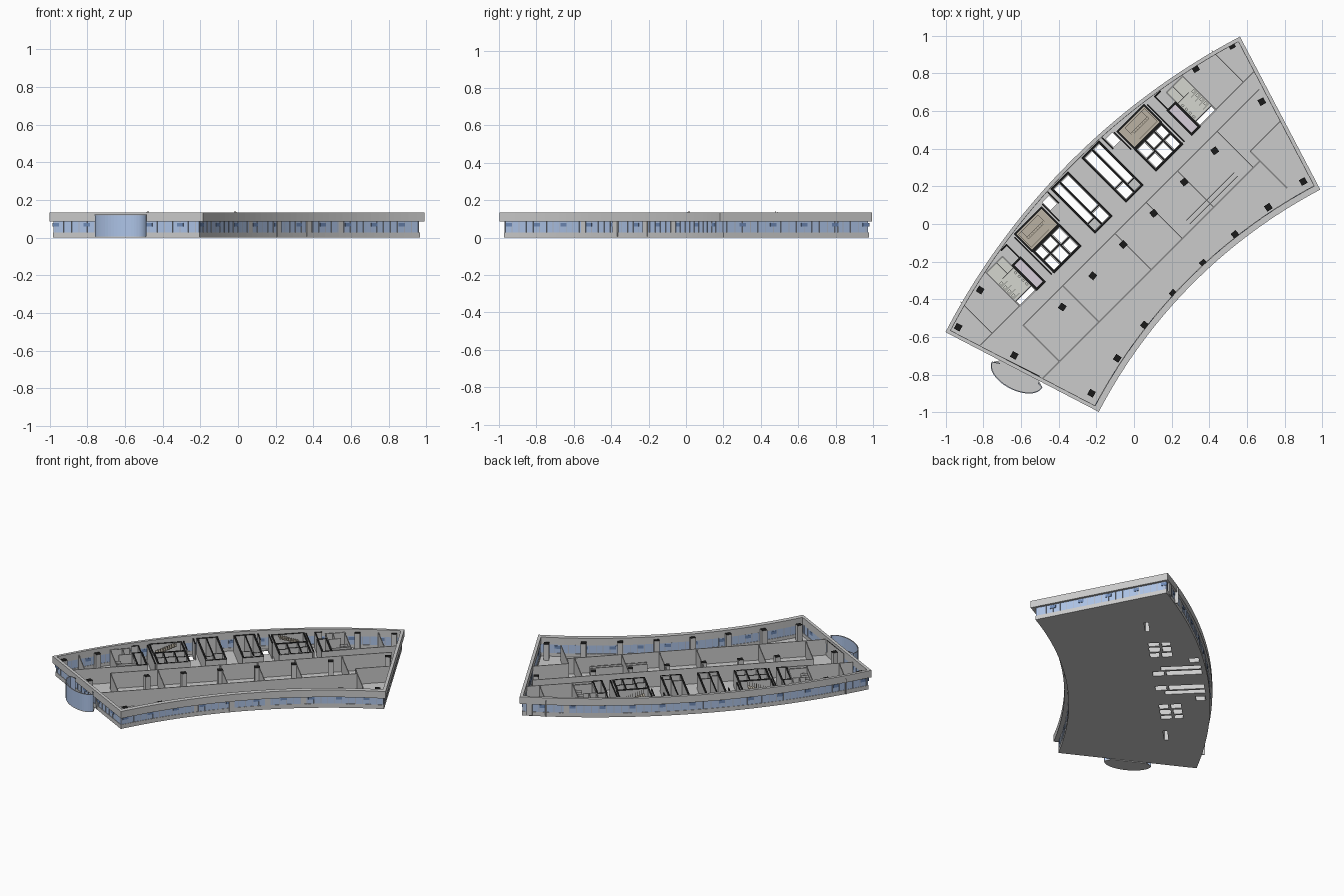
import bpy, bmesh, math
from mathutils import Matrix, Vector

if "Cube" in bpy.data.objects:
    bpy.data.objects.remove(bpy.data.objects["Cube"])

CX, CY, RO, RI, A0, A1 = 2.285, -2.285, 3.705, 2.787, 117.7, 152.5
S2 = math.sqrt(0.5)
WALL_TOP, FLOOR = 0.114, 0.006


def mat(name, *rgba):
    m = bpy.data.materials.new(name)
    m.diffuse_color = rgba
    m.use_nodes = True
    m.node_tree.nodes["Principled BSDF"].inputs["Base Color"].default_value = m.diffuse_color
    return m


GREY = mat("concrete", .55, .55, .54, 1)
BLACK = mat("cut_black", .01, .01, .01, 1)
GLASS = mat("blue_glass", .42, .55, .8, .55)
PANE = mat("dark_pane", .16, .26, .48, 1)
FRAME = mat("frame", .45, .5, .6, 1)
TAN = mat("tan_floor", .5, .45, .37, 1)
LILAC = mat("lilac_floor", .68, .62, .7, 1)
PALE = mat("pale_tile", .66, .67, .62, 1)


def finish(name, bm, *mats, black_top=False):
    bmesh.ops.recalc_face_normals(bm, faces=bm.faces)
    if black_top:
        for f in bm.faces:
            f.material_index = 1 if f.normal.z > .5 else 0
    me = bpy.data.meshes.new(name)
    bm.to_mesh(me)
    bm.free()
    for m in mats:
        me.materials.append(m)
    ob = bpy.data.objects.new(name, me)
    bpy.context.collection.objects.link(ob)
    return ob


def boxes(name, items, *mats, black_top=False):
    """items: (x, y, z0, z1, size_x, size_y, rotation)"""
    bm = bmesh.new()
    for x, y, z0, z1, sx, sy, rot in items:
        m = (Matrix.Translation((x, y, (z0 + z1) / 2)) @ Matrix.Rotation(rot, 4, 'Z')
             @ Matrix.Diagonal((sx, sy, z1 - z0, 1)))
        bmesh.ops.create_cube(bm, size=1, matrix=m)
    return finish(name, bm, *mats, black_top=black_top)


def uv(u0, u1, v0, v1, z0=FLOOR, z1=WALL_TOP):
    """Box in the plan's 45 degree frame."""
    u, v = (u0 + u1) / 2, (v0 + v1) / 2
    return ((u - v) * S2, (u + v) * S2, z0, z1, abs(u1 - u0), abs(v1 - v0), math.pi / 4)


def room(u0, u1, v0, v1, t=.012):
    """Four walls around a rectangle."""
    h = t / 2
    return [uv(u0 - h, u1 + h, v - h, v + h) for v in (v0, v1)] + \
           [uv(u - h, u + h, v0 + h, v1 - h) for u in (u0, u1)]


def pol(r, a):
    a = math.radians(a)
    return CX + r * math.cos(a), CY + r * math.sin(a)


def perimeter(out, inn, side, n=36):
    """Curved building outline, inset on each side."""
    pts = []
    for r, rev in ((RO - out, False), (RI + inn, True)):
        d = math.degrees(side / r)
        arc = [pol(r, A0 + d + (A1 - A0 - 2 * d) * i / n) for i in range(n + 1)]
        pts += arc[::-1] if rev else arc
    return pts


def prism(name, pts, z0, z1, m):
    bm = bmesh.new()
    f = bm.faces.new([bm.verts.new((x, y, z0)) for x, y in pts])
    g = bmesh.ops.extrude_face_region(bm, geom=[f])['geom']
    bmesh.ops.translate(bm, vec=(0, 0, z1 - z0),
                        verts=[v for v in g if isinstance(v, bmesh.types.BMVert)])
    return finish(name, bm, m)


def band(name, outer, inner, z0, z1, m):
    bm = bmesh.new()
    L = [[bm.verts.new((x, y, z)) for x, y in p]
         for p, z in ((outer, z0), (outer, z1), (inner, z1), (inner, z0))]
    n = len(outer)
    for k in range(4):
        for i in range(n):
            j = (i + 1) % n
            bm.faces.new((L[k][i], L[k][j], L[(k + 1) % 4][j], L[(k + 1) % 4][i]))
    return finish(name, bm, m)


# Outer shell: fascia, glazing and low base wall
band("fascia", perimeter(0, 0, 0), perimeter(.02, .032, .02), .085, .133, GREY)
band("glazing", perimeter(.016, .03, .016), perimeter(.018, .032, .018), .028, .085, GLASS)
band("base_wall", perimeter(.013, .027, .013), perimeter(.021, .035, .021), 0, .028, GREY)

# Mullions and small opening panes around the facade
mull, panes = [], []
for r, n in ((RO - .016, 48), (RI + .03, 40)):
    for i in range(n):
        a = A0 + .4 + (A1 - A0 - .8) * i / (n - 1)
        mull.append((*pol(r, a), .028, .085, .006, .004, math.radians(a)))
        if i % 4 == 2:
            panes.append((*pol(r, a + .35), .058, .078, .007, .038, math.radians(a)))
for a, s in ((A0, 1), (A1, -1)):
    for i in range(19):
        r = RI + .05 + (RO - RI - .08) * i / 18
        p = pol(r, a + s * math.degrees(.016 / r))
        mull.append((*p, .028, .085, .004, .006, math.radians(a)))
        if i % 4 == 2:
            panes.append((*p, .058, .078, .038, .007, math.radians(a)))
boxes("mullions", mull, FRAME)
boxes("opening_panes", panes, PANE)

# Core rooms, the same on both halves
core, holes, thin, fit = [], [], [], []
floors = {"stair_floor": ([], TAN), "lobby_floor": ([], LILAC), "washroom_floor": ([], PALE)}
steps, rails = [], []
for s in (1, -1):
    def U(a, b, *rest):
        return uv(min(s * a, s * b), max(s * a, s * b), *rest)

    def R(a, b, *rest):
        return room(min(s * a, s * b), max(s * a, s * b), *rest)
    # long service shaft
    core += R(.055, .178, .115, .44) + [U(.118, .126, .12, .435), U(.06, .12, .2, .206),
                                        U(.126, .172, .17, .176)]
    holes += [(.064, .115, .21, .43), (.064, .115, .125, .195), (.13, .17, .18, .43)]
    # lift shafts
    core += R(.285, .48, .12, .275) + [U(.35, .358, .12, .27), U(.42, .428, .12, .27),
                                       U(.29, .35, .19, .198), U(.358, .48, .2, .208)]
    holes += [(.295, .345, .128, .186), (.295, .345, .202, .266), (.362, .416, .128, .196),
              (.362, .416, .212, .266), (.432, .472, .128, .196), (.432, .472, .212, .266)]
    # stair room
    core += R(.285, .485, .282, .41, .01)
    floors["stair_floor"][0].append(U(.29, .48, .287, .405, FLOOR, .008))
    for i in range(9):
        a, h = .325 + i * .014, .014 + i * .005
        steps += [U(a, a + .014, .297, .34, h - .006, h),
                  U(a, a + .014, .352, .395, .108 - i * .005, .114 - i * .005)]
        rails += [U(a, a + .003, .343, .345, h, h + .028),
                  U(a, a + .003, .348, .35, .114 - i * .005, .142 - i * .005)]
    steps.append(U(.451, .475, .297, .395, .05, .058))
    # lobby and washrooms
    core += R(.553, .61, .12, .3)
    core += [U(.495, .503, .12, .4), U(.553, .561, .3, .405), U(.56, .6, .395, .405),
             U(.2, .208, .36, .445), U(.265, .273, .29, .42)]
    floors["lobby_floor"][0].append(U(.558, .604, .125, .295, FLOOR, .009))
    thin += R(.616, .738, .155, .372, .005) + [U(.66, .664, .29, .37), U(.616, .7, .286, .29),
                                               U(.612, .738, .117, .121), U(.736, .74, .12, .155)]
    for i in range(4):
        thin.append(U(.69, .736, .17 + i * .03, .172 + i * .03, .012, .085))
        fit.append(U(.712, .732, .178 + i * .03, .192 + i * .03, FLOOR, .03))
        fit.append(U(.622, .634, .17 + i * .028, .186 + i * .028, .025, .038))
    floors["washroom_floor"][0].append(U(.619, .735, .158, .37, FLOOR, .009))
    holes += [(.62, .732, .125, .152), (.213, .262, .365, .425)]
    # end rooms beside the core
    thin += [U(.941, .946, .122, .36)]
boxes("core_walls", core, GREY, BLACK, black_top=True)
boxes("washroom_fittings", fit, PALE)
boxes("stair_steps", steps, TAN)
boxes("stair_rails", rails, TAN)
for name, (items, m) in floors.items():
    boxes(name, items, m)

# Partitions: long corridor walls and office cross walls
t = .0025
for v, u0, u1 in ((.122, -1.03, 1.03), (.036, -.8, .975), (-.237, -.935, .71), (-.163, .71, .935)):
    if v > .1:  # core front wall stops at the passages
        spans = ((u0, -.62), (-.49, -.285), (-.18, -.055), (.055, .18), (.285, .49), (.62, u1))
    else:
        spans = ((u0, u1),)
    thin += [uv(a, b, v - t, v + t) for a, b in spans]
thin += [uv(u - t, u + t, -.237, .036) for u in (-.796, -.499, -.107, .127, .363, .66)]
thin += [uv(.71 - t, .71 + t, -.44, -.163)]
boxes("partitions", thin, GREY)
boxes("low_counters", [uv(.21, .57, v, v + .004, FLOOR, .06) for v in (-.185, -.212)], GREY)

# Columns: inner curved row, straight middle row, and the ends
cols = [pol(2.825 + .0035 * (i - 3.5) ** 2, 118.9 + 4.6 * i) for i in range(8)]
cols += [(.429 - .162 * i, .389 - .166 * i) for i in range(6)]
cols += [(.679, .65), (-.636, -.698), (.519, .948), (.327, .825), (-.817, -.351), (-.934, -.548)]
boxes("columns", [(x, y, FLOOR, .115, .034, .034, math.atan2(y - CY, x - CX)) for x, y in cols],
      GREY, BLACK, black_top=True)

# Floor slab with shaft openings
slab = prism("floor_slab", perimeter(.014, .028, .014), 0, FLOOR, GREY)
cut = boxes("shaft_cutter", [uv(s * a, s * b, c, d, -.05, .05)
                             for s, group in ((1, holes[:len(holes) // 2]), (-1, holes[len(holes) // 2:]))
                             for a, b, c, d in group])
cut.hide_render = True
mod = slab.modifiers.new("openings", 'BOOLEAN')
mod.operation, mod.solver, mod.object = 'DIFFERENCE', 'EXACT', cut
bpy.context.view_layer.objects.active = slab
bpy.ops.object.modifier_apply(modifier=mod.name)
bpy.data.objects.remove(cut)

# Rounded glass entrance bay on the short side
c, d, n = Vector((-.621, -.80)), Vector((.893, -.45)), Vector((-.45, -.893))
half = [c + d * .148 * -math.cos(k * math.pi / 24) + n * .08 * math.sin(k * math.pi / 24) for k in range(25)]
path = [half[0] + d * .04 - n * .012] + half + [half[-1] - d * .03 - n * .012]
ends = [c + d * .11 - n * .03, c - d * .11 - n * .03]
prism("entrance_floor", [tuple(p) for p in half + ends], 0, FLOOR, GREY)
for name, z0, z1, th, m in (("entrance_glass", FLOOR, .12, .003, GLASS), ("entrance_rim", .118, .123, .006, FRAME)):
    bm = bmesh.new()
    lo, hi = ([bm.verts.new((p.x, p.y, z)) for p in path] for z in (z0, z1))
    for i in range(len(path) - 1):
        bm.faces.new((lo[i], lo[i + 1], hi[i + 1], hi[i]))
    ob = finish(name, bm, m)
    sol = ob.modifiers.new("thickness", 'SOLIDIFY')
    sol.thickness, sol.offset = th, 0
mid = c - n * .045
boxes("entrance_screen", [(mid.x, mid.y, FLOOR, WALL_TOP, .22, .006, math.atan2(d.y, d.x))], GREY, BLACK, black_top=True)
